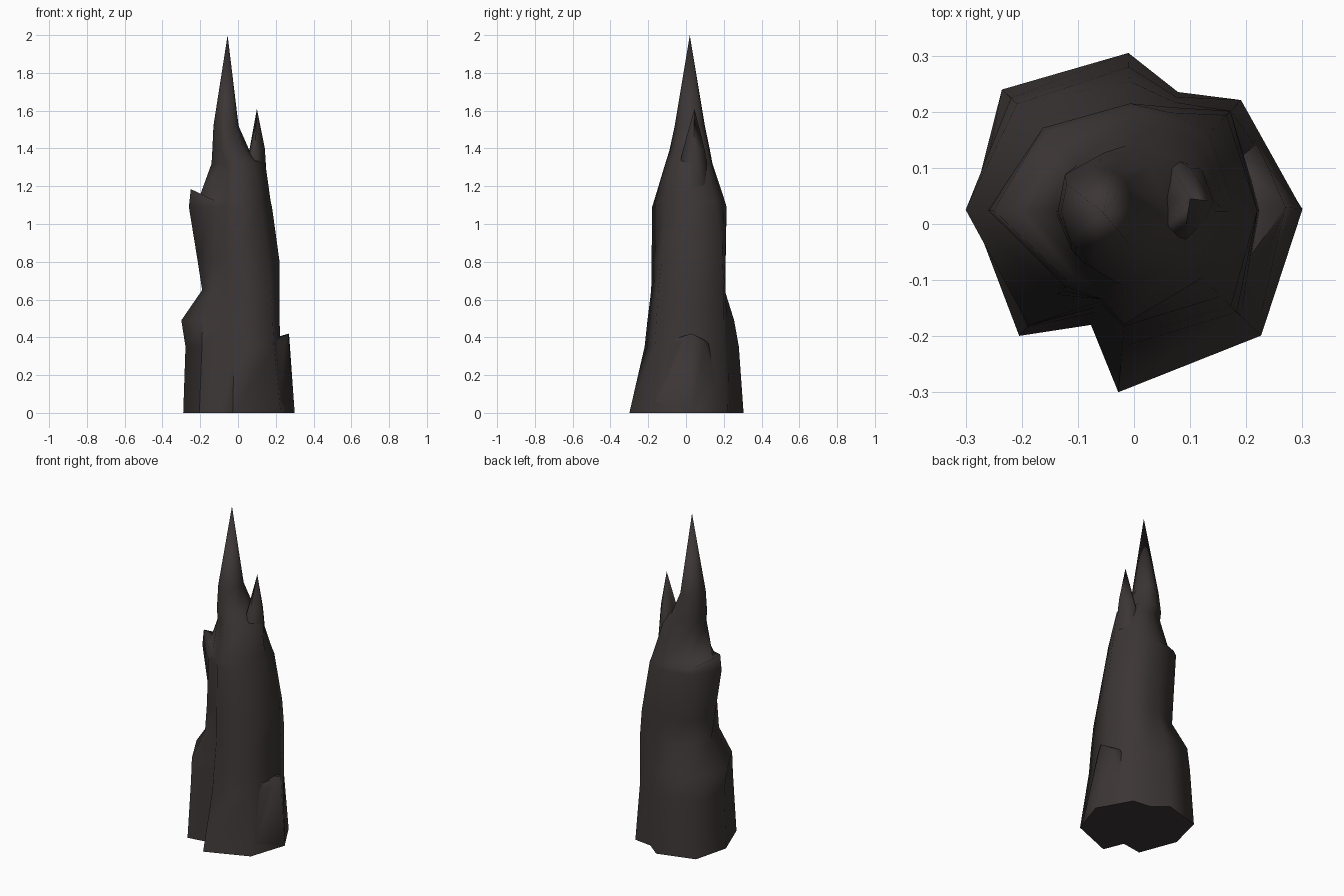
import bpy, bmesh, math

rock = bpy.data.materials.new("dark brown rock")
rock.diffuse_color = (0.045, 0.037, 0.036, 1)


def finish(name, bm):
    bmesh.ops.recalc_face_normals(bm, faces=bm.faces)
    me = bpy.data.meshes.new(name)
    bm.to_mesh(me)
    bm.free()
    me.materials.append(rock)
    ob = bpy.data.objects.new(name, me)
    bpy.context.collection.objects.link(ob)
    bpy.ops.object.select_all(action='DESELECT')
    ob.select_set(True)
    bpy.context.view_layer.objects.active = ob
    bpy.ops.object.shade_smooth_by_angle(angle=math.radians(75))


def hull(name, points):
    bm = bmesh.new()
    for p in points:
        bm.verts.new(p)
    bmesh.ops.convex_hull(bm, input=bm.verts[:])
    loose = [v for v in bm.verts if not v.link_faces]
    bmesh.ops.delete(bm, geom=loose, context='VERTS')
    finish(name, bm)


# Main spire: uneven rings (height, centre x, radius per direction)
angles = [1, 46.5, 70, 92, 137, 179, 227, 249, 265, 316]
rings = [
    (0.00, 0, [.30, .277, .229, .285, .322, .29, .30, .214, .321, .315]),
    (0.35, 0, [.225, .25, .22, .26, .30, .278, .28, .19, .24, .265]),
    (0.49, 0, [.22, .25, .21, .235, .285, .30, .275, .18, .225, .255]),
    (0.65, 0, [.22, .25, .20, .185, .20, .19, .20, .17, .205, .24]),
    (0.80, 0, [.22, .24, .20, .19, .207, .213, .19, .165, .203, .215]),
    (1.09, 0, [.18, .195, .19, .195, .222, .26, .18, .165, .20, .168]),
    (1.12, 0, [.173, .184, .18, .186, .21, .25, .17, .16, .191, .163]),
    (1.155, 0, [.168, .172, .17, .175, .175, .20, .155, .152, .18, .158]),
    (1.32, -.01, [.155, .13, .123, .12, .125, .13, .12, .115, .13, .13]),
    (1.39, -.05, [.11, .115, .11, .107, .10, .086, .09, .098, .108, .11]),
    (1.52, -.065, [.068, .075, .08, .08, .075, .065, .07, .075, .08, .075]),
]
ledge_z = {1.12: 1.185}      # raised broken ledge on the left
bm = bmesh.new()
loops = []
for z, cx, radii in rings:
    loop = []
    for a, r in zip(angles, radii):
        t = math.radians(a)
        h = ledge_z.get(z, z) if a == 179 else z
        loop.append(bm.verts.new((cx + r * math.cos(t), 0.02 + r * math.sin(t), h)))
    loops.append(loop)
n = len(angles)
for lo, hi in zip(loops, loops[1:]):
    for i in range(n):
        j = (i + 1) % n
        bm.faces.new((lo[i], lo[j], hi[j], hi[i]))
tip = bm.verts.new((-0.055, 0.02, 2.0))
for i in range(n):
    bm.faces.new((loops[-1][i], loops[-1][(i + 1) % n], tip))
bm.faces.new(loops[0][::-1])
finish("main_spire", bm)

# Small pointed shard beside the peak
hull("side_shard", [(.155, .03, 1.2), (.05, .13, 1.2), (.03, -.04, 1.2),
                    (.12, .1, 1.2), (.1, -.05, 1.2),
                    (.142, .04, 1.4), (.06, .045, 1.39), (.09, -.02, 1.38),
                    (.1, .1, 1.39), (.1, .045, 1.61)])

# Low slab with a broken top on the right
hull("right_slab", [(.30, .027, 0), (.19, .2, 0), (.22, -.19, 0), (.1, .03, 0),
                    (.27, .03, .2), (.27, .03, .42), (.24, .1, .37),
                    (.245, -.03, .37), (.17, .13, .37), (.155, -.13, .37),
                    (.1, .03, .37)])
